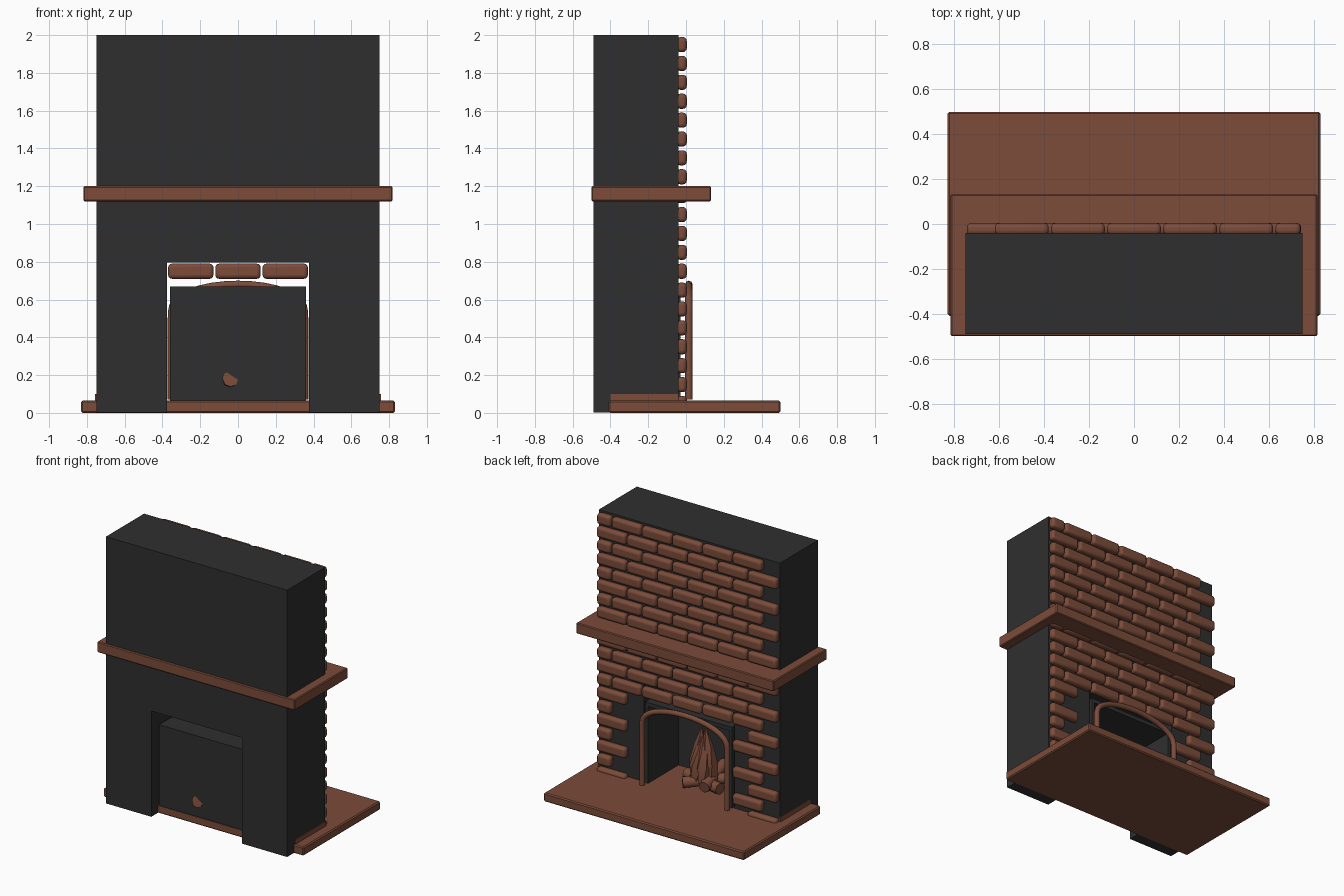
import bpy, bmesh, math
from mathutils import Vector

if "Cube" in bpy.data.objects:
    bpy.data.objects.remove(bpy.data.objects["Cube"])


def material(name, rgb):
    m = bpy.data.materials.new(name)
    m.diffuse_color = (*rgb, 1)
    m.use_nodes = True
    m.node_tree.nodes["Principled BSDF"].inputs["Base Color"].default_value = m.diffuse_color
    return m


BROWN = material("brick brown", (0.20, 0.072, 0.042))
DARK = material("soot black", (0.028, 0.028, 0.028))


def finish(name, bm, mat, smooth=False, bevel=0, segments=2):
    bmesh.ops.recalc_face_normals(bm, faces=bm.faces)
    me = bpy.data.meshes.new(name)
    bm.to_mesh(me)
    bm.free()
    me.materials.append(mat)
    ob = bpy.data.objects.new(name, me)
    bpy.context.collection.objects.link(ob)
    if bevel:
        mod = ob.modifiers.new("bevel", 'BEVEL')
        mod.width, mod.segments = bevel, segments
    if smooth:
        bpy.ops.object.select_all(action='DESELECT')
        ob.select_set(True)
        bpy.context.view_layer.objects.active = ob
        bpy.ops.object.shade_smooth_by_angle(angle=math.radians(50))
    return ob


def add_box(bm, x0, x1, y0, y1, z0, z1):
    vs = bmesh.ops.create_cube(bm, size=1)['verts']
    for v in vs:
        v.co = ((x0 + x1) / 2 + v.co.x * (x1 - x0),
                (y0 + y1) / 2 + v.co.y * (y1 - y0),
                (z0 + z1) / 2 + v.co.z * (z1 - z0))


def box(name, dims, mat, bevel=0):
    bm = bmesh.new()
    add_box(bm, *dims)
    return finish(name, bm, mat, bevel=bevel, segments=1)


def extrude_xz(name, pts, y0, y1, mat):
    bm = bmesh.new()
    f = bm.faces.new([bm.verts.new((x, y0, z)) for x, z in pts])
    r = bmesh.ops.extrude_face_region(bm, geom=[f])
    for v in r['geom']:
        if isinstance(v, bmesh.types.BMVert):
            v.co.y = y1
    return finish(name, bm, mat)


def tube(name, pts, radius, mat, sides=2):
    cu = bpy.data.curves.new(name, 'CURVE')
    cu.dimensions = '3D'
    cu.bevel_depth, cu.bevel_resolution = radius, sides
    cu.use_fill_caps = True
    sp = cu.splines.new('POLY')
    sp.points.add(len(pts) - 1)
    for p, co in zip(sp.points, pts):
        p.co = (*co, 1)
    cu.materials.append(mat)
    ob = bpy.data.objects.new(name, cu)
    bpy.context.collection.objects.link(ob)
    return ob


# Chimney core with a doorway through it
extrude_xz("chimney_core", [(-.75, .003), (-.375, .003), (-.375, .795), (.375, .795),
                            (.375, .003), (.75, .003), (.75, 2), (-.75, 2)],
           -.49, -.04, DARK)

# Hearth slab, mantel shelf and low side skirts
box("hearth_slab", (-.83, .83, -.41, .5, 0, .065), BROWN, .008)
box("mantel_shelf", (-.818, .818, -.5, .132, 1.12, 1.2), BROWN, .006)
for s, side in ((-1, "left"), (1, "right")):
    x = sorted((s * .74, s * .756))
    box(side + "_skirt", (x[0], x[1], -.4, -.04, .06, .1), BROWN)

# Running-bond bricks on the face, leaving the fire opening clear
bm = bmesh.new()
for row in range(20):
    z = row * .1 + .01
    if row % 2:
        spans = [(.63, .742)] + [(c - .12, c + .12) for c in (.5, .25, 0, -.25, -.5)]
    else:
        spans = [(c - .12, c + .12) for c in (.625, .375, .125, -.125, -.375, -.625)]
    for a, b in spans:
        c = (a + b) / 2
        if row < 7 and (abs(c) < .45 or (row % 2 and abs(c - .5) < .01)):
            continue
        add_box(bm, a, b, -.05, .004, z, z + .08)
finish("face_bricks", bm, BROWN, True, .02, 3)

# Firebox, open towards the room
bm = bmesh.new()
add_box(bm, -.36, .36, -.42, -.39, .065, .67)
add_box(bm, -.36, .36, -.39, -.03, .64, .67)
add_box(bm, -.36, -.335, -.39, -.03, .065, .64)
add_box(bm, .335, .36, -.39, -.03, .065, .64)
finish("firebox", bm, DARK)

# Arched metal surround
arch = [(-.352, .015, .07)]
for i in range(17):
    a = math.pi * (1 - i / 16)
    arch.append((.352 * math.cos(a), .015, .53 + .15 * math.sin(a) ** .9))
arch.append((.352, .015, .07))
surround = tube("arch_surround", arch, .02, BROWN)

# Logs, one of them reaching through the back of the firebox
logs = [((-.04, -.424, .18), (-.08, -.1, .12)),
        ((-.17, -.16, .11), (.16, -.24, .11)),
        ((.1, -.1, .11), (-.14, -.3, .13))]
for i, (a, b) in enumerate(logs):
    tube("log_%d" % (i + 1), [a, b], .042, BROWN)

# Flames: leaning faceted tongues around the middle
bm = bmesh.new()
for i in range(6):
    a = i * math.tau / 6
    cx, cy = .065 * math.cos(a), -.21 + .05 * math.sin(a)
    h = .46 + .04 * math.cos(2.1 * i)
    rings = []
    for t, r in ((0, .045), (.35, .06), (.7, .038), (1, .006)):
        k = 1 - .75 * t
        ctr = Vector((cx * k, -.21 + (cy + .21) * k, .12 + (h - .12) * t))
        rings.append([bm.verts.new(ctr + Vector((r * math.cos(j * math.tau / 6 + t),
                                                 r * math.sin(j * math.tau / 6 + t), 0)))
                      for j in range(6)])
    for lo, hi in zip(rings, rings[1:]):
        for j in range(6):
            bm.faces.new((lo[j], lo[(j + 1) % 6], hi[(j + 1) % 6], hi[j]))
    bm.faces.new(rings[0][::-1])
    bm.faces.new(rings[-1])
finish("flames", bm, BROWN, True)
